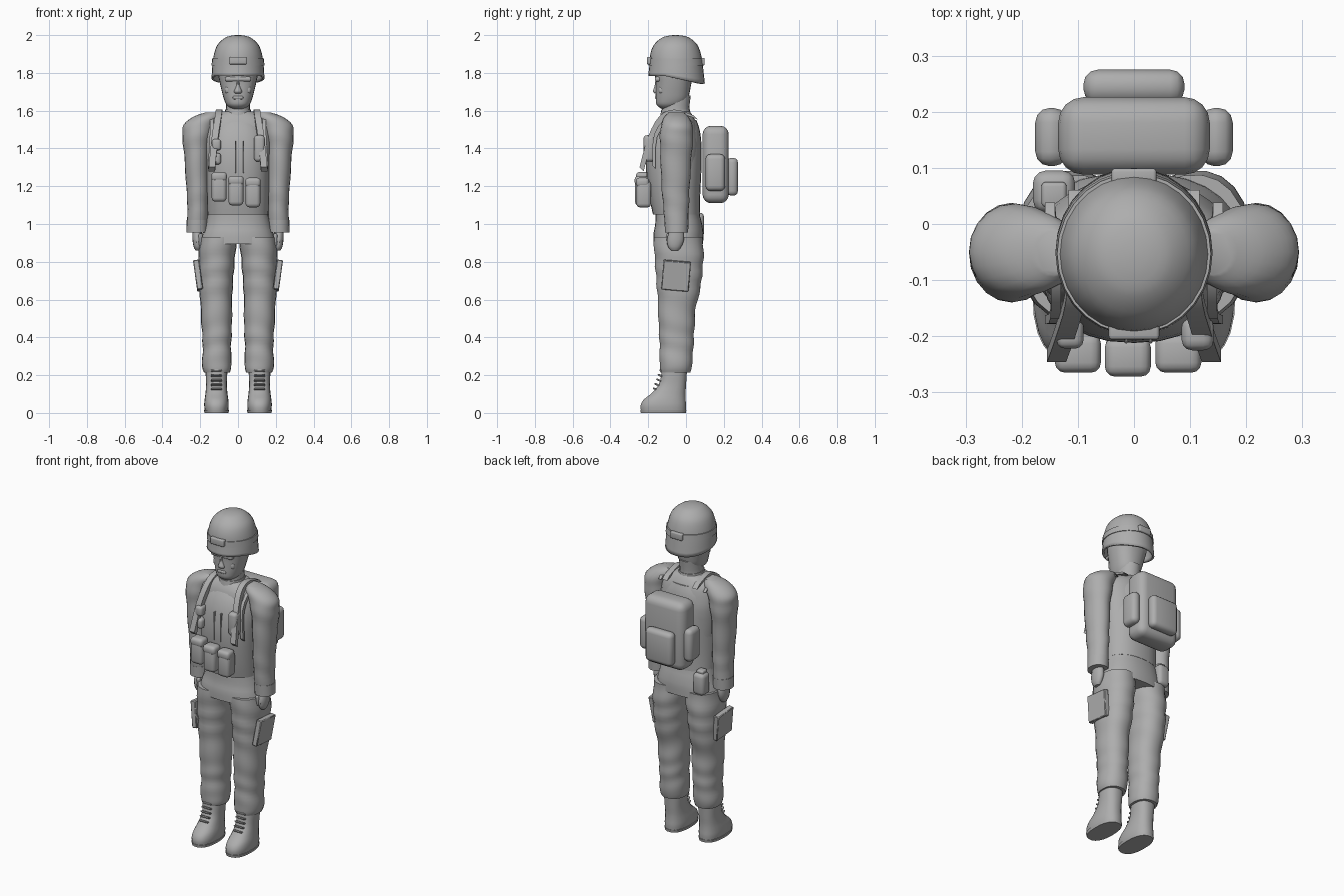
import bpy, bmesh, math
from mathutils import Vector, Euler

MAT = bpy.data.materials.new("uniform grey")
MAT.diffuse_color = (0.42, 0.42, 0.42, 1)


def finish(name, bm, angle=40):
    bmesh.ops.recalc_face_normals(bm, faces=bm.faces[:])
    me = bpy.data.meshes.new(name)
    bm.to_mesh(me)
    bm.free()
    me.materials.append(MAT)
    ob = bpy.data.objects.new(name, me)
    bpy.context.collection.objects.link(ob)
    bpy.ops.object.select_all(action='DESELECT')
    ob.select_set(True)
    bpy.context.view_layer.objects.active = ob
    bpy.ops.object.shade_smooth_by_angle(angle=math.radians(angle))
    return ob


def spline(keys, sub):
    """Smooth interpolation through key sections."""
    out = []
    for i in range(len(keys) - 1):
        a, b = keys[max(i - 1, 0)], keys[i]
        c, d = keys[i + 1], keys[min(i + 2, len(keys) - 1)]
        for s in range(sub):
            t = s / sub
            out.append([0.5 * (2 * q + (r - p) * t + (2 * p - 5 * q + 4 * r - w) * t * t
                               + (3 * q - p - 3 * r + w) * t ** 3)
                        for p, q, r, w in zip(a, b, c, d)])
    return out + [list(keys[-1])]


def loft(name, keys, n=20, sub=3, power=2.0, fold=0.0, freq=45, tilt=None, caps=True, side=1):
    """Stacked sections (z, cx, cy, rx, ry); fold adds cloth creases."""
    bm = bmesh.new()
    rings = []
    for z, cx, cy, rx, ry in spline(keys, sub):
        ring = []
        for k in range(n):
            a = 2 * math.pi * k / n
            c, s = math.cos(a), math.sin(a)
            x = math.copysign(abs(c) ** (2 / power), c)
            y = math.copysign(abs(s) ** (2 / power), s)
            f = 1 + fold * math.sin(z * freq + 1.6 * math.sin(a + 0.6) + math.sin(z * 17))
            px, py = cx + x * rx * f, cy + y * ry * f
            ring.append(bm.verts.new((px * side, py, z + (tilt(py, z) if tilt else 0))))
        rings.append(ring)
    for lo, hi in zip(rings, rings[1:]):
        for k in range(n):
            j = (k + 1) % n
            bm.faces.new((lo[k], lo[j], hi[j], hi[k]))
    if caps:
        bm.faces.new(rings[0])
    bm.faces.new(rings[-1])
    return finish(name, bm)


def box(name, lo, hi, bevel=0.0, rot=(0, 0, 0), seg=3):
    """Soft-edged box between two corners."""
    bm = bmesh.new()
    bmesh.ops.create_cube(bm, size=1)
    lo, hi = Vector(lo), Vector(hi)
    for v in bm.verts:
        v.co = v.co * (hi - lo)
    if bevel:
        bmesh.ops.bevel(bm, geom=bm.edges[:], offset=bevel, segments=seg, profile=0.5, affect='EDGES')
    m = Euler([math.radians(r) for r in rot]).to_matrix()
    for v in bm.verts:
        v.co = m @ v.co + (lo + hi) / 2
    return finish(name, bm)


def strap(name, pts, width, thick):
    """Flat band following points, lying across x."""
    bm = bmesh.new()
    rows = []
    for x, y, z in spline(pts, 3):
        w, t = width / 2, thick / 2
        rows.append([bm.verts.new(p) for p in ((x - w, y + t, z - t), (x + w, y + t, z - t),
                                               (x + w, y - t, z + t), (x - w, y - t, z + t))])
    for a, b in zip(rows, rows[1:]):
        for k in range(4):
            bm.faces.new((a[k], a[(k + 1) % 4], b[(k + 1) % 4], b[k]))
    bm.faces.new(rows[0])
    bm.faces.new(rows[-1])
    return finish(name, bm)


# Helmet: shell with a rim that drops at the back, plus band and front block
def rim_drop(y, z):
    w = max(0.0, min(1.0, (1.85 - z) / 0.07))
    return -0.045 * w * max(0.0, min(1.0, (y + 0.12) / 0.2))


shell = loft("helmet", [(1.785, 0, -.05, .14, .15), (1.84, 0, -.052, .136, .142), (1.9, 0, -.055, .127, .134),
                        (1.95, 0, -.055, .108, .114), (1.985, 0, -.055, .07, .075), (1.997, 0, -.055, .035, .037),
                        (2.0, 0, -.055, .006, .006)], n=28, tilt=rim_drop, caps=False)
sol = shell.modifiers.new("thickness", 'SOLIDIFY')
sol.thickness = 0.012
loft("helmet_band", [(1.84, 0, -.052, .140, .146), (1.875, 0, -.053, .137, .143)], n=28, sub=1)
box("helmet_front_block", (-.045, -.206, 1.845), (.045, -.17, 1.885), .006)
box("helmet_back_block", (-.04, .07, 1.84), (.04, .099, 1.88), .006)

# Head, facial features and neck
loft("head", [(1.61, 0, -.085, .035, .045), (1.63, 0, -.085, .06, .07), (1.66, 0, -.075, .074, .085),
              (1.70, 0, -.07, .085, .09), (1.75, 0, -.065, .097, .095), (1.80, 0, -.06, .105, .105),
              (1.87, 0, -.055, .1, .105)], n=24, power=2.3)
loft("nose", [(1.692, 0, -.155, .017, .012), (1.703, 0, -.158, .021, .018), (1.73, 0, -.153, .011, .014),
              (1.765, 0, -.15, .008, .012)], n=10)
box("mouth", (-.028, -.164, 1.66), (.028, -.13, 1.678), .007)
box("brow", (-.07, -.165, 1.755), (.07, -.12, 1.78), .01)
for s in (1, -1):
    box("cheek", (s * .052 - .018, -.145, 1.69), (s * .052 + .018, -.11, 1.73), .014)
loft("neck", [(1.54, 0, -.055, .075, .08), (1.6, 0, -.055, .064, .072), (1.68, 0, -.05, .064, .075)])
loft("collar", [(1.55, 0, -.055, .085, .085), (1.58, 0, -.055, .074, .08), (1.605, 0, -.055, .068, .076)], sub=2)

# Jacket with flared hem, and the vest over it
loft("jacket", [(.895, 0, -.04, .2, .132), (.95, 0, -.04, .188, .132), (1.0, 0, -.04, .172, .124),
                (1.08, 0, -.045, .158, .115), (1.25, 0, -.05, .165, .12), (1.42, 0, -.05, .18, .125),
                (1.53, 0, -.05, .165, .105), (1.575, 0, -.05, .125, .085), (1.595, 0, -.05, .08, .07)],
     n=28, power=2.3, fold=.008)
loft("vest", [(1.05, 0, -.05, .162, .125), (1.15, 0, -.06, .165, .135), (1.3, 0, -.065, .168, .147),
              (1.42, 0, -.06, .166, .142), (1.5, 0, -.052, .145, .124), (1.55, 0, -.045, .11, .1)],
     n=28, power=2.3)
for x in (-.014, .03):
    box("vest_seam", (x - .003, -.213, 1.27), (x + .003, -.195, 1.44), .002, rot=(0, 0, 0), seg=1)

# Magazine pouches across the belly
for x, y, z in ((-.1, -.225, 1.195), (-.011, -.232, 1.175), (.079, -.225, 1.165)):
    box("front_pouch", (x - .039, y - .038, z - .077), (x + .039, y + .04, z + .062), .02)
    box("pouch_flap", (x - .041, y - .04, z + .03), (x + .041, y + .03, z + .08), .018)

for s in (1, -1):
    # Shoulder straps and chest pouches
    strap("shoulder_strap", [(s * .1, .05, 1.565), (s * .1, -.05, 1.595), (s * .105, -.13, 1.56),
                             (s * .122, -.19, 1.45), (s * .138, -.235, 1.29)], .034, .022)
    strap("strap_edge", [(s * .15, .03, 1.545), (s * .14, -.08, 1.56), (s * .14, -.16, 1.47),
                         (s * .15, -.17, 1.3)], .018, .016)
    # Arms: sleeve, cuff, hand
    loft("sleeve", [(.96, .217, -.05, .053, .058), (1.08, .214, -.052, .054, .067), (1.2, .215, -.055, .059, .074),
                    (1.35, .22, -.053, .064, .082), (1.46, .218, -.05, .076, .088), (1.52, .205, -.05, .084, .083),
                    (1.565, .17, -.05, .072, .066), (1.59, .14, -.05, .036, .04)],
         sub=5, fold=.022, side=s)
    loft("cuff", [(.955, .217, -.05, .056, .061), (1.02, .216, -.05, .056, .064)], sub=1, side=s)
    loft("hand", [(.86, .213, -.06, .012, .02), (.88, .214, -.06, .021, .036), (.92, .215, -.055, .026, .046),
                  (.975, .216, -.05, .026, .036)], n=14, side=s)
    box("thumb", (s * .198 - .01, -.103, .885), (s * .198 + .01, -.075, .95), .009, rot=(8, 0, 0))
    # Trouser leg with creases
    loft("trouser_leg", [(.215, .112, -.055, .07, .08), (.25, .112, -.055, .078, .086), (.35, .112, -.05, .075, .09),
                         (.45, .112, -.05, .08, .095), (.55, .115, -.048, .083, .1), (.68, .116, -.038, .089, .118),
                         (.82, .112, -.037, .096, .13), (.93, .105, -.04, .1, .13)],
         n=22, sub=6, power=2.2, fold=.024, freq=52, side=s)
    # Thigh pocket, leaning outward at the top
    box("thigh_pocket", (s * .211 - .016, -.125, .648), (s * .211 + .016, .02, .805), .004, rot=(-5, s * 8, 0), seg=1)
    # Boot, sole and laces
    loft("boot", [(.012, .114, -.12, .062, .12), (.04, .114, -.12, .065, .121), (.07, .114, -.113, .063, .112),
                  (.105, .114, -.092, .058, .09), (.15, .114, -.072, .055, .073), (.2, .114, -.064, .057, .068),
                  (.25, .114, -.06, .058, .068)], n=22, power=2.4, side=s)
    loft("boot_sole", [(0, .114, -.12, .063, .12), (.016, .114, -.12, .067, .123)], n=22, sub=1, power=2.4, side=s)
    for i in range(5):
        z = .125 + i * .024
        y = -.164 + i * .0085
        box("boot_lace", (s * .114 - .028, y - .012, z - .005), (s * .114 + .028, y + .02, z + .005), .003, rot=(-25, 0, 0), seg=1)
    # Backpack side pocket
    box("pack_side_pocket", (s * .147 - .029, .103, 1.175), (s * .147 + .029, .207, 1.37), .026)

# Chest pouches, one larger on the wearer's left
box("chest_pouch", (.085, -.225, 1.33), (.142, -.165, 1.47), .018)
for z in (1.42, 1.345):
    box("chest_pouch", (-.138, -.222, z - .03), (-.09, -.165, z + .03), .015)

# Backpack body, back pocket and hip canteen
box("backpack", (-.135, .088, 1.11), (.135, .226, 1.52), .045, seg=4)
box("pack_back_pocket", (-.09, .215, 1.15), (.09, .275, 1.35), .025)
box("canteen", (-.18, .02, .93), (-.105, .095, 1.06), .022)
box("canteen_cap", (-.165, .03, 1.05), (-.12, .075, 1.075), .008)
